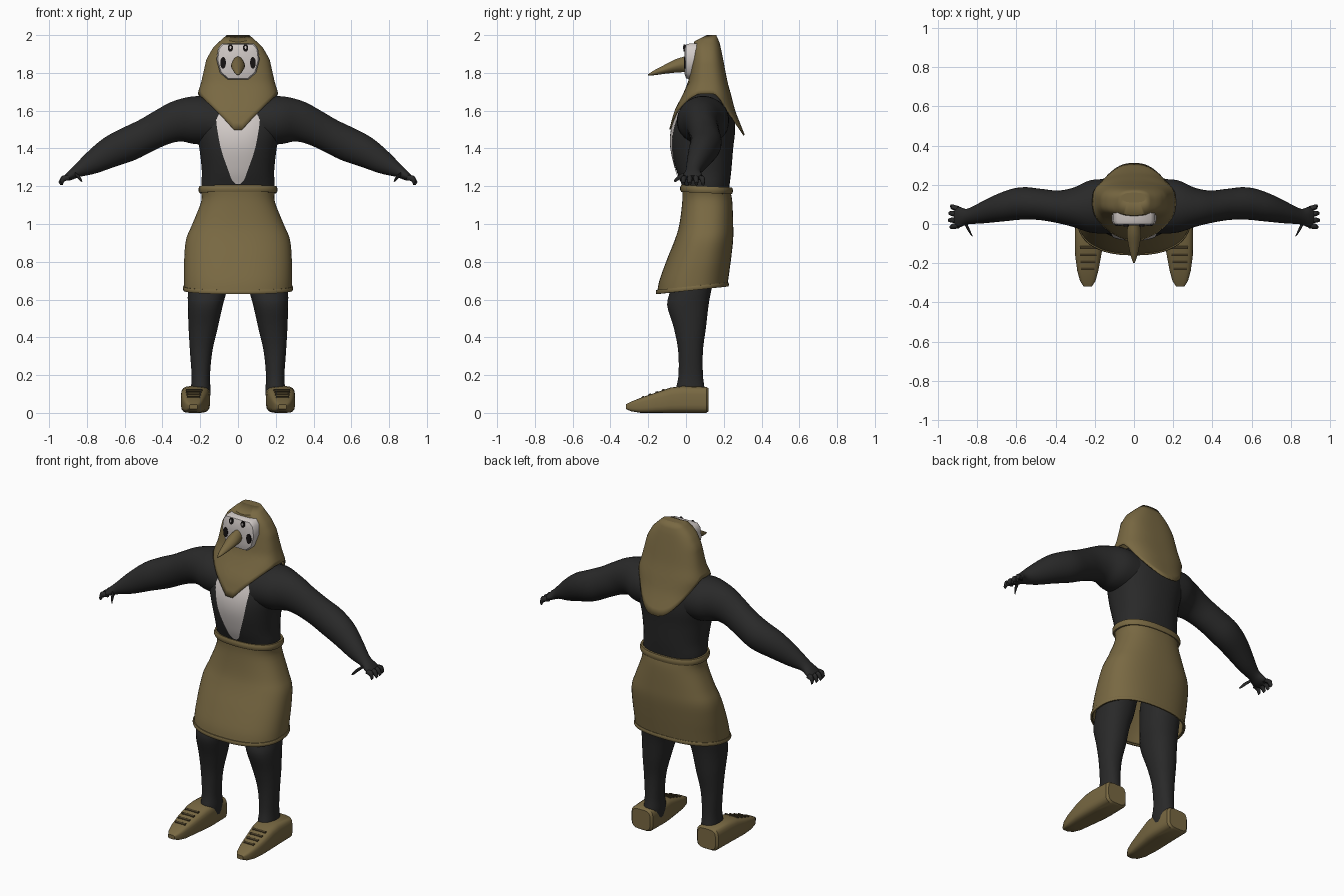
import bpy, bmesh, math
from mathutils import Vector

if "Cube" in bpy.data.objects:
    bpy.data.objects.remove(bpy.data.objects["Cube"])


def material(name, r, g, b):
    m = bpy.data.materials.new(name)
    m.use_nodes = True
    m.diffuse_color = (r, g, b, 1)
    bsdf = m.node_tree.nodes["Principled BSDF"]
    bsdf.inputs["Base Color"].default_value = (r, g, b, 1)
    bsdf.inputs["Roughness"].default_value = 0.8
    return m


KHAKI = material("khaki", 0.19, 0.14, 0.055)
DARK_KHAKI = material("dark khaki", 0.06, 0.043, 0.018)
BLACK = material("charcoal", 0.022, 0.022, 0.022)
WHITE = material("off white", 0.65, 0.6, 0.58)
EYE = material("eye black", 0.008, 0.006, 0.006)


def build(name, verts, faces, mat, angle=40, thickness=0):
    bm = bmesh.new()
    vs = [bm.verts.new(v) for v in verts]
    for f in faces:
        bm.faces.new([vs[i] for i in f])
    bmesh.ops.recalc_face_normals(bm, faces=bm.faces)
    me = bpy.data.meshes.new(name)
    bm.to_mesh(me)
    bm.free()
    me.materials.append(mat)
    ob = bpy.data.objects.new(name, me)
    bpy.context.collection.objects.link(ob)
    if thickness:
        mod = ob.modifiers.new("thickness", 'SOLIDIFY')
        mod.thickness = thickness
        mod.offset = -1
    bpy.ops.object.select_all(action='DESELECT')
    ob.select_set(True)
    bpy.context.view_layer.objects.active = ob
    bpy.ops.object.shade_smooth_by_angle(angle=math.radians(angle))
    return ob


def loft(name, rings, mat, caps=True, **kw):
    n = len(rings[0])
    verts = [v for r in rings for v in r]
    faces = [(i * n + j, i * n + (j + 1) % n, (i + 1) * n + (j + 1) % n, (i + 1) * n + j)
             for i in range(len(rings) - 1) for j in range(n)]
    if caps:
        faces += [tuple(range(n)), tuple(range(len(verts) - n, len(verts)))]
    return build(name, verts, faces, mat, **kw)


def ring(centre, a, b, p=2, n=32):
    """Superellipse ring around centre, spanned by half axes a and b."""
    out = []
    for k in range(n):
        t = 2 * math.pi * (k + 0.5) / n
        c, s = math.cos(t), math.sin(t)
        out.append(Vector(centre) + Vector(a) * math.copysign(abs(c) ** (2 / p), c)
                   + Vector(b) * math.copysign(abs(s) ** (2 / p), s))
    return out


def dense(rows, steps=4):
    """Catmull-Rom refinement of a list of equal-length rows."""
    out = []
    for i in range(len(rows) - 1):
        p0, p3 = rows[max(i - 1, 0)], rows[min(i + 2, len(rows) - 1)]
        for k in range(steps):
            t = k / steps
            out.append([0.5 * (2 * b + (c - a) * t + (2 * a - 5 * b + 4 * c - d) * t * t
                               + (3 * b - a - 3 * c + d) * t ** 3)
                        for a, b, c, d in zip(p0, rows[i], rows[i + 1], p3)])
    return out + [list(rows[-1])]


def sample(rows, z):
    """Linear lookup of a row by its first value, descending or ascending."""
    rows = sorted(rows)
    z = min(max(z, rows[0][0]), rows[-1][0])
    for a, b in zip(rows, rows[1:]):
        if z <= b[0]:
            t = (z - a[0]) / (b[0] - a[0])
            return [u + (v - u) * t for u, v in zip(a, b)]


def level_rings(rows, p, n=40):
    """Rings from rows of height, half width, front y, back y, tilt."""
    return [ring((0, (f + b) / 2, z), (w, 0, 0), (0, (b - f) / 2, tilt), p, n)
            for z, w, f, b, tilt in rows]


# Torso
torso = dense([(1.12, .185, 0, .22, 0), (1.2, .195, -.02, .23, 0), (1.28, .192, -.05, .24, 0),
               (1.4, .205, -.078, .25, 0), (1.5, .225, -.075, .26, 0), (1.6, .225, -.04, .25, 0),
               (1.66, .2, .0, .225, 0), (1.7, .14, .05, .19, 0), (1.76, .08, .07, .17, 0)])
loft("torso", level_rings(torso, 2.3), BLACK)

# Chest patch hugging the torso front
patch = dense([(1.213, .012), (1.235, .033), (1.28, .05), (1.38, .085), (1.47, .105),
               (1.57, .115), (1.64, .09)])
cols = 12
verts = []
for z, half in patch:
    _, w, f, b, _ = sample(torso, z)
    for k in range(cols + 1):
        x = half * (2 * k / cols - 1)
        y = (f + b) / 2 - (b - f) / 2 * (1 - abs(x / w) ** 2.3) ** (1 / 2.3)
        verts.append((x, y - .005, z))
faces = [(i * (cols + 1) + j, i * (cols + 1) + j + 1, (i + 1) * (cols + 1) + j + 1, (i + 1) * (cols + 1) + j)
         for i in range(len(patch) - 1) for j in range(cols)]
build("chest_patch", verts, faces, WHITE)

# Skirt with waistband and hem
skirt = dense([(1.18, .198, -.02, .235, -.005), (1.12, .195, -.02, .245, 0), (1.0, .242, -.035, .25, 0),
               (.92, .275, -.058, .25, 0), (.82, .285, -.1, .24, .005), (.72, .286, -.14, .228, .015),
               (.66, .285, -.153, .22, .02)])
loft("skirt", level_rings(skirt, 2.4, 48), KHAKI, caps=False, thickness=.008)


def band(name, row, height, grow):
    z, w, f, b, tilt = row
    rows = [(z + h * height, w + g * grow, f - g * grow, b + g * grow, tilt)
            for h, g in ((-.5, -.5), (-.5, .6), (-.2, 1), (.2, 1), (.5, .6), (.5, -.5))]
    loft(name, level_rings(rows, 2.4, 48), KHAKI, caps=False)


band("waistband", (1.182, .198, -.02, .237, -.006), .036, .011)
band("skirt_hem", skirt[-1], .022, .007)

# Headdress: a shell whose hem drops to a point in front and a rounded flap behind
hood = [(2.0, .06, .11, .16), (1.97, .095, .045, .175), (1.93, .135, .036, .185), (1.87, .168, .03, .197),
        (1.75, .195, .012, .22), (1.68, .217, -.02, .24), (1.6, .205, -.062, .26), (1.47, .185, -.097, .312)]
n, p = 56, 2.7
grid = []
for i in range(15):
    loop = []
    for unit in ring((0, 0, 0), (1, 0, 0), (0, 1, 0), p, n):
        s = abs(unit.x) * .2
        hem = 1.475 + 1.1 * s if unit.y < 0 else 1.47 + .23 * (s / .2) ** 2.5
        z = 2.0 + (min(hem, 1.69) - 2.0) * i / 14
        _, w, f, b = sample(hood, z)
        loop.append((unit.x * w, (f + b) / 2 + unit.y * (b - f) / 2, z))
    grid.append(loop)
headdress = loft("headdress", grid, KHAKI, caps=False, thickness=.008)
loft("headdress_crown", [ring((0, .135, z), (.06 - d, 0, 0), (0, .025 - d / 2, 0), p, n)
                         for z, d in ((1.985, 0), (2.0, 0))], KHAKI)

# Face mask
half = [(.055, 1.765), (.095, 1.80), (.114, 1.87), (.106, 1.93), (.085, 1.955)]
outline = half + [(-x, z) for x, z in reversed(half)]
loft("face", [[(x * s, y, 1.87 + (z - 1.87) * s) for x, z in outline]
              for y, s in ((.08, 1), (.018, 1), (.0, .94), (-.008, .7))], WHITE, angle=50)

# Beak
beak = dense([(.01, 1.848, .03, .044), (-.05, 1.838, .037, .037), (-.11, 1.82, .029, .025),
              (-.17, 1.80, .015, .013), (-.2, 1.79, .003, .003)], 3)
loft("beak", [ring((0, y, z), (w, 0, 0), (0, 0, h), 1.7, 16) for y, z, w, h in beak], KHAKI)


def disc(name, x, y, z, w, h, mat):
    loft(name, [ring((x, yy, z), (w, 0, 0), (0, 0, h), 2, 16) for yy in (y, y + .009)], mat)


arm = dense([(.1, .09, 1.54, .125, .14), (.22, .09, 1.55, .128, .135), (.31, .085, 1.545, .112, .1),
             (.39, .088, 1.517, .097, .083), (.48, .1, 1.472, .09, .08), (.575, .105, 1.425, .091, .083),
             (.67, .088, 1.383, .083, .075), (.775, .058, 1.322, .06, .055), (.85, .038, 1.28, .034, .04),
             (.89, .035, 1.255, .024, .052), (.912, .035, 1.243, .016, .045)])
leg = dense([(.98, .04, .24, 0, .2), (.8, .045, .26, -.07, .17), (.65, .06, .266, -.085, .135),
             (.57, .08, .266, -.1, .12), (.45, .107, .262, -.065, .106), (.33, .135, .255, -.042, .09),
             (.2, .148, .246, -.04, .09), (.12, .145, .25, -.055, .1), (.06, .15, .25, -.055, .1)])
shoe = [(.12, .225, .062, .13, .008), (.108, .225, .074, .138, 0), (-.02, .225, .077, .142, 0),
        (-.08, .228, .075, .135, 0), (-.16, .234, .067, .108, 0), (-.24, .236, .054, .08, 0),
        (-.29, .236, .04, .06, .008), (-.318, .236, .022, .045, .02)]

for side, word in ((1, "left"), (-1, "right")):
    # Arm and hand
    rings = []
    for i, (x, y, z, h, d) in enumerate(arm):
        a, b = arm[max(i - 1, 0)], arm[min(i + 1, len(arm) - 1)]
        along = Vector((b[0] - a[0], 0, b[2] - a[2])).normalized()
        rings.append(ring((side * x, y, z), (-along.z * h * side, 0, along.x * h), (0, d, 0), 2, 28))
    loft(word + "_arm", rings, BLACK, angle=60)
    fingers = [((.895, y, 1.245), (.925, y * 1.15 - .003, 1.24), (.948 - abs(y - .03) * .3, y * 1.25 - .006, 1.213))
               for y in (-.008, .02, .049, .077)]
    fingers.append(((.86, .005, 1.262), (.845, -.03, 1.25), (.832, -.054, 1.232)))
    for k, path in enumerate(fingers):
        rows = [(*pt, r) for pt, r in zip(path, (.014, .014, .009))]
        loft(f"{word}_finger_{k + 1}", [ring((side * x, y, z), (.6 * r * side, r * .3 if k == 4 else 0, r),
                                             (r * .7 * side if k == 4 else 0, r, 0), 2, 10)
                                        for x, y, z, r in dense(rows, 3)], BLACK)
    # Leg
    loft(word + "_leg", [ring((side * (a + b) / 2, (f + k) / 2, z), ((b - a) / 2, 0, 0), (0, (k - f) / 2, 0), 2.2, 28)
                         for z, a, b, f, k in leg], BLACK)
    # Shoe and laces
    loft(word + "_shoe", [ring((side * x, y, (top + low) / 2), (w, 0, 0), (0, 0, (top - low) / 2), 4, 20)
                          for y, x, w, top, low in shoe], KHAKI, angle=35)
    for k in range(4):
        y = -.12 - .036 * k
        _, x, w, top, _ = sample(shoe, y)
        loft(f"{word}_lace_{k + 1}", [ring((side * x + dx, y, top), (0, .007, .002), (0, 0, .005), 3, 8)
                                      for dx in (-w * .62, w * .62)], DARK_KHAKI)
    # Eyes and cheek marks
    disc(word + "_eye", side * .04, -.012, 1.932, .014, .02, EYE)
    disc(word + "_eye_glint", side * .04, -.016, 1.935, .005, .008, WHITE)
    disc(word + "_cheek_mark", side * .079, -.011, 1.853, .015, .031, EYE)
